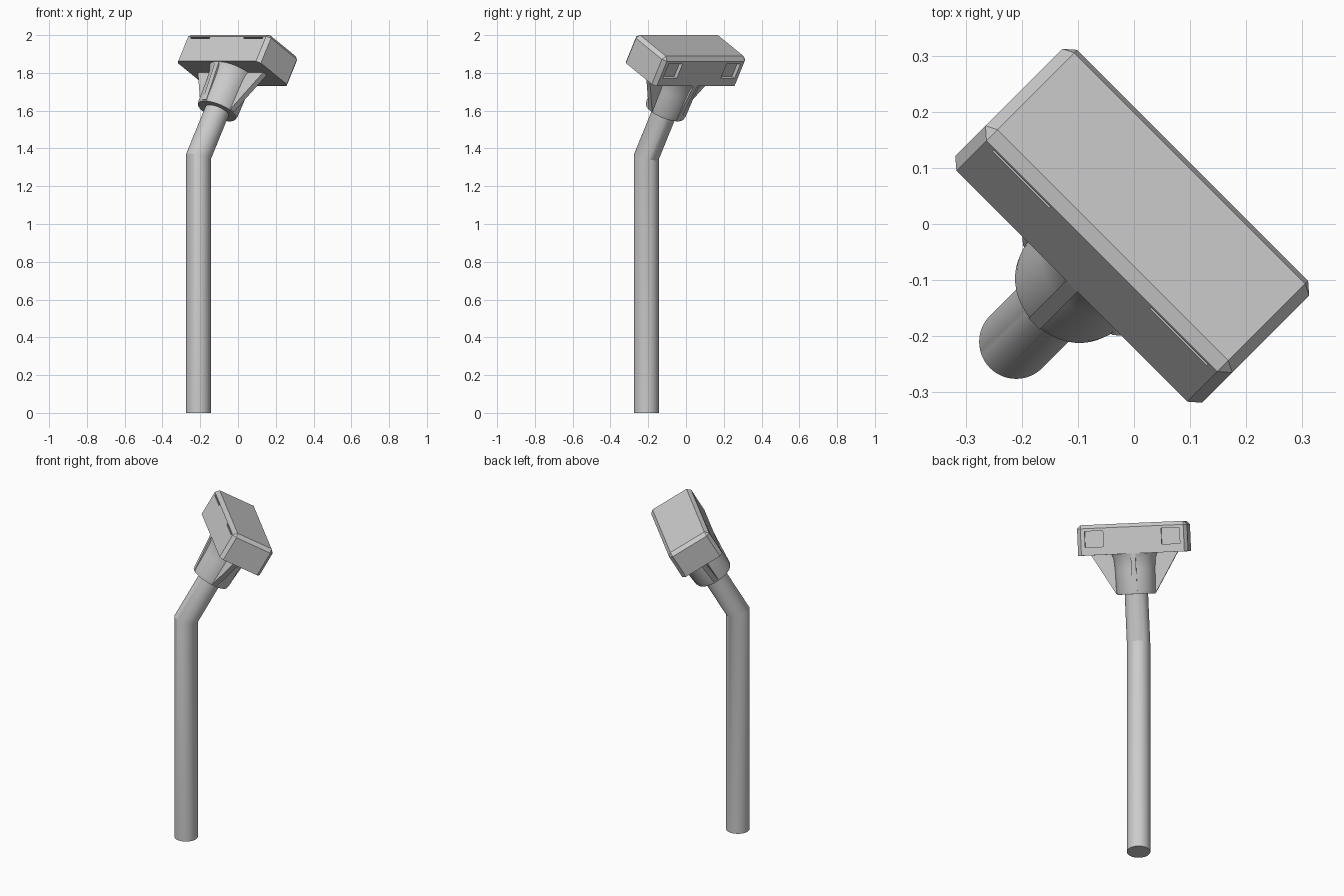
import bpy, bmesh
from math import radians, tan, cos, sin, pi
from mathutils import Matrix, Vector

if "Cube" in bpy.data.objects:
    bpy.data.objects.remove(bpy.data.objects["Cube"])

grey = bpy.data.materials.new("light grey")
grey.use_nodes = True
grey.diffuse_color = (0.6, 0.6, 0.6, 1)
grey.node_tree.nodes["Principled BSDF"].inputs["Base Color"].default_value = (0.6, 0.6, 0.6, 1)

# Frames: the post turns 45 degrees in plan, the head also leans 30 degrees.
TILT = radians(30)
BEND = Vector((-0.21, -0.21, 1.355))
POST = Matrix.Translation(BEND) @ Matrix.Rotation(radians(-45), 4, "Z")
HEAD = POST @ Matrix.Rotation(-TILT, 4, "X")

HALF_W, HALF_D, CHAMFER = 0.311, 0.132, 0.02
BASE, SEAM, TOP = 0.509, 0.537, 0.681


def finish(bm, name, frame, smooth=False):
    bmesh.ops.recalc_face_normals(bm, faces=bm.faces)
    mesh = bpy.data.meshes.new(name)
    bm.to_mesh(mesh)
    bm.free()
    mesh.materials.append(grey)
    obj = bpy.data.objects.new(name, mesh)
    bpy.context.collection.objects.link(obj)
    obj.matrix_world = frame
    bpy.ops.object.select_all(action="DESELECT")
    obj.select_set(True)
    bpy.context.view_layer.objects.active = obj
    if smooth:
        bpy.ops.object.shade_smooth_by_angle(angle=radians(25))
    return obj


def box(lo, hi):
    bm = bmesh.new()
    lo, hi = Vector(lo), Vector(hi)
    place = Matrix.Translation((lo + hi) / 2) @ Matrix.Diagonal((*(hi - lo), 1))
    bmesh.ops.create_cube(bm, size=1, matrix=place)
    return bm


def tube(rings):
    """Capped skin over a list of point rings."""
    bm = bmesh.new()
    loops = [[bm.verts.new(p) for p in ring] for ring in rings]
    n = len(loops[0])
    for a, b in zip(loops, loops[1:]):
        for i in range(n):
            j = (i + 1) % n
            bm.faces.new((a[i], a[j], b[j], b[i]))
    bm.faces.new(loops[0])
    bm.faces.new(loops[-1])
    return bm


def circle(r, n=48):
    return [Vector((r * cos(2 * pi * i / n), r * sin(2 * pi * i / n), 0)) for i in range(n)]


def chamfered_block(name, z0, z1, chamfer_top):
    bm = box((-HALF_W, -HALF_D, z0), (HALF_W, HALF_D, z1))
    edges = []
    for e in bm.edges:
        a, b = (v.co.z for v in e.verts)
        upright = abs(a - b) > 1e-4
        if upright or (chamfer_top and min(a, b) > z1 - 1e-4):
            edges.append(e)
    bmesh.ops.bevel(bm, geom=edges, offset=CHAMFER, segments=1, affect="EDGES")
    return finish(bm, name, HEAD)


def cut(target, lo, hi):
    cutter = finish(box(lo, hi), "cutter", HEAD)
    cutter.hide_render = True
    mod = target.modifiers.new("recess", "BOOLEAN")
    mod.operation, mod.solver, mod.object = "DIFFERENCE", "EXACT", cutter
    bpy.context.view_layer.objects.active = target
    bpy.ops.object.modifier_apply(modifier=mod.name)
    bpy.data.objects.remove(cutter)


# Post with a mitred bend
ring = circle(0.066)
lean = Matrix.Rotation(-TILT, 3, "X")
foot = [p - Vector((0, 0, BEND.z)) for p in ring]
mitre = [Vector((p.x, p.y, -p.y * tan(TILT / 2))) for p in ring]
end = [lean @ (p + Vector((0, 0, BASE))) for p in ring]
finish(tube([foot, mitre, end]), "post", POST, smooth=True)

# Socket that flares towards the head
profile = [(0.108, 0.28), (0.112, 0.3), (0.114, 0.42), (0.119, 0.48), (0.13, BASE)]
finish(tube([[p + Vector((0, 0, z)) for p in circle(r)] for r, z in profile]),
       "socket", HEAD, smooth=True)


# Stiffening webs: wide ones sideways, shallow ribs front and back
def web(name, low, high, thick, turn):
    outline = [(-low, 0.285), (low, 0.285), (high, BASE), (-high, BASE)]
    sides = [[Vector((x, y, z)) for x, z in outline] for y in (-thick / 2, thick / 2)]
    finish(tube(sides), name, HEAD @ Matrix.Rotation(turn, 4, "Z"))


web("side_webs", 0.112, 0.245, 0.03, 0)
web("front_back_ribs", 0.112, 0.131, 0.028, pi / 2)

# Head casing: base plate and chamfered cover
chamfered_block("base_plate", BASE, SEAM, False)
cover = chamfered_block("head_cover", SEAM, TOP, True)

# Recessed windows on the outer face, thin slots on the inner face
for side in (-1, 1):
    x0, x1 = sorted((side * 0.165, side * 0.268))
    cut(cover, (x0, HALF_D - 0.022, 0.555), (x1, HALF_D + 0.05, 0.645))
    x0, x1 = sorted((side * 0.127, side * 0.27))
    cut(cover, (x0, -HALF_D - 0.05, 0.649), (x1, -HALF_D + 0.012, 0.656))
